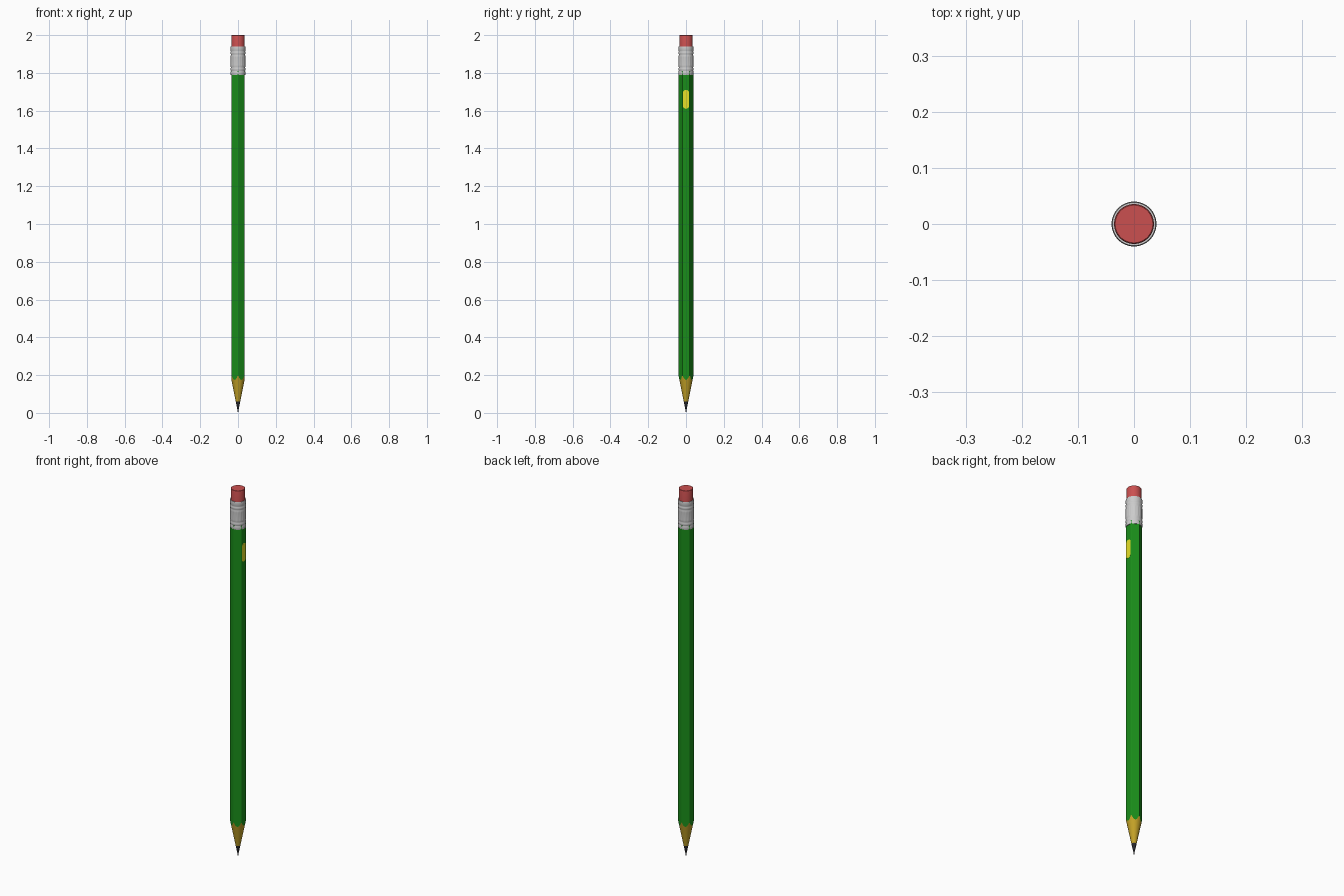
import bpy, bmesh, math

if "Cube" in bpy.data.objects:
    bpy.data.objects.remove(bpy.data.objects["Cube"])

FLAT = 0.035            # centre to flat face of the hexagon
CORNER = 0.0393         # slightly rounded corners
SLOPE = 0.035 / 0.175   # sharpened cone: radius per height
N = 96


def material(name, colour):
    m = bpy.data.materials.new(name)
    m.diffuse_color = (*colour, 1)
    m.use_nodes = True
    m.node_tree.nodes["Principled BSDF"].inputs["Base Color"].default_value = m.diffuse_color
    return m


def finish(name, bm, mat=None, angle=30):
    bmesh.ops.recalc_face_normals(bm, faces=bm.faces)
    me = bpy.data.meshes.new(name)
    bm.to_mesh(me)
    bm.free()
    ob = bpy.data.objects.new(name, me)
    bpy.context.collection.objects.link(ob)
    if mat:
        me.materials.append(mat)
    bpy.context.view_layer.objects.active = ob
    ob.select_set(True)
    bpy.ops.object.shade_smooth_by_angle(angle=math.radians(angle))
    ob.select_set(False)
    return ob


def loft(name, rings, mat=None, caps=(True, True), angle=30):
    """Each ring is a function: angle -> (radius, height)."""
    bm = bmesh.new()
    loops = []
    for ring in rings:
        loop = []
        for i in range(N):
            a = math.tau * i / N
            r, z = ring(a)
            loop.append(bm.verts.new((r * math.cos(a), r * math.sin(a), z)))
        loops.append(loop)
    for lo, hi in zip(loops, loops[1:]):
        for i in range(N):
            j = (i + 1) % N
            bm.faces.new((lo[i], lo[j], hi[j], hi[i]))
    if caps[0]:
        bm.faces.new(loops[0])
    if caps[1]:
        bm.faces.new(loops[-1])
    return finish(name, bm, mat, angle)


def circle(r, z):
    return lambda a: (r, z)


def hex_radius(a):
    # flats face +x and -x
    d = (a + math.pi / 6) % (math.pi / 3) - math.pi / 6
    return min(FLAT / math.cos(d), CORNER)


def scallop(a):
    # where the sharpened cone cuts the hexagon
    r = hex_radius(a)
    return r, r / SLOPE


green = material("green_paint", (0.01, 0.27, 0.01))
wood = material("wood", (0.55, 0.36, 0.02))
dark = material("graphite", (0.02, 0.02, 0.025))
pink = material("eraser_red", (0.6, 0.08, 0.08))
yellow = material("yellow_print", (0.8, 0.75, 0.02))

# painted hexagonal shaft
loft("shaft", [scallop, lambda a: (hex_radius(a), 1.81)], green, (False, True), 12)

# sharpened wood and lead
loft("sharpened_wood", [circle(0.06 * SLOPE, 0.06), scallop], wood, (False, False))
loft("lead_tip", [circle(0.0006, 0.0), circle(0.003, 0.015), circle(0.06 * SLOPE, 0.06)],
     dark, (True, False))

# metal ferrule with raised bands and a fluted middle
def fluted(z):
    return lambda a: (0.0393 - 0.0014 * max(0, math.cos(16 * a)) ** 2, z)

profile_low = [(0.034, 1.79), (0.0385, 1.79), (0.0392, 1.793), (0.0392, 1.806),
               (0.0381, 1.809), (0.0381, 1.812), (0.0400, 1.816), (0.0400, 1.822),
               (0.0381, 1.827), (0.0381, 1.831), (0.0393, 1.835)]
profile_high = [(0.0393, 1.890), (0.0381, 1.894), (0.0381, 1.898), (0.0400, 1.903),
                (0.0400, 1.909), (0.0381, 1.913), (0.0381, 1.916), (0.0392, 1.919),
                (0.0392, 1.937), (0.0385, 1.94), (0.034, 1.94)]
loft("ferrule", [circle(*p) for p in profile_low] + [fluted(1.842), fluted(1.883)]
     + [circle(*p) for p in profile_high], None, (False, False), 35)

# eraser
loft("eraser", [circle(0.0355, 1.90), circle(0.0355, 1.996), circle(0.0348, 1.999),
                circle(0.0335, 2.0)], pink)

# rounded grade badge on the +x face
bm = bmesh.new()
pts = []
for i in range(32):
    a = math.tau * (i + 0.5) / 32
    offset = 0.034 if math.sin(a) > 0 else -0.034
    pts.append(bm.verts.new((FLAT + 0.0003, 0.016 * math.cos(a), 1.66 + offset + 0.016 * math.sin(a))))
face = bm.faces.new(pts)
out = bmesh.ops.extrude_face_region(bm, geom=[face])
for v in out["geom"]:
    if isinstance(v, bmesh.types.BMVert):
        v.co.x -= 0.0006
finish("grade_badge", bm, yellow)
